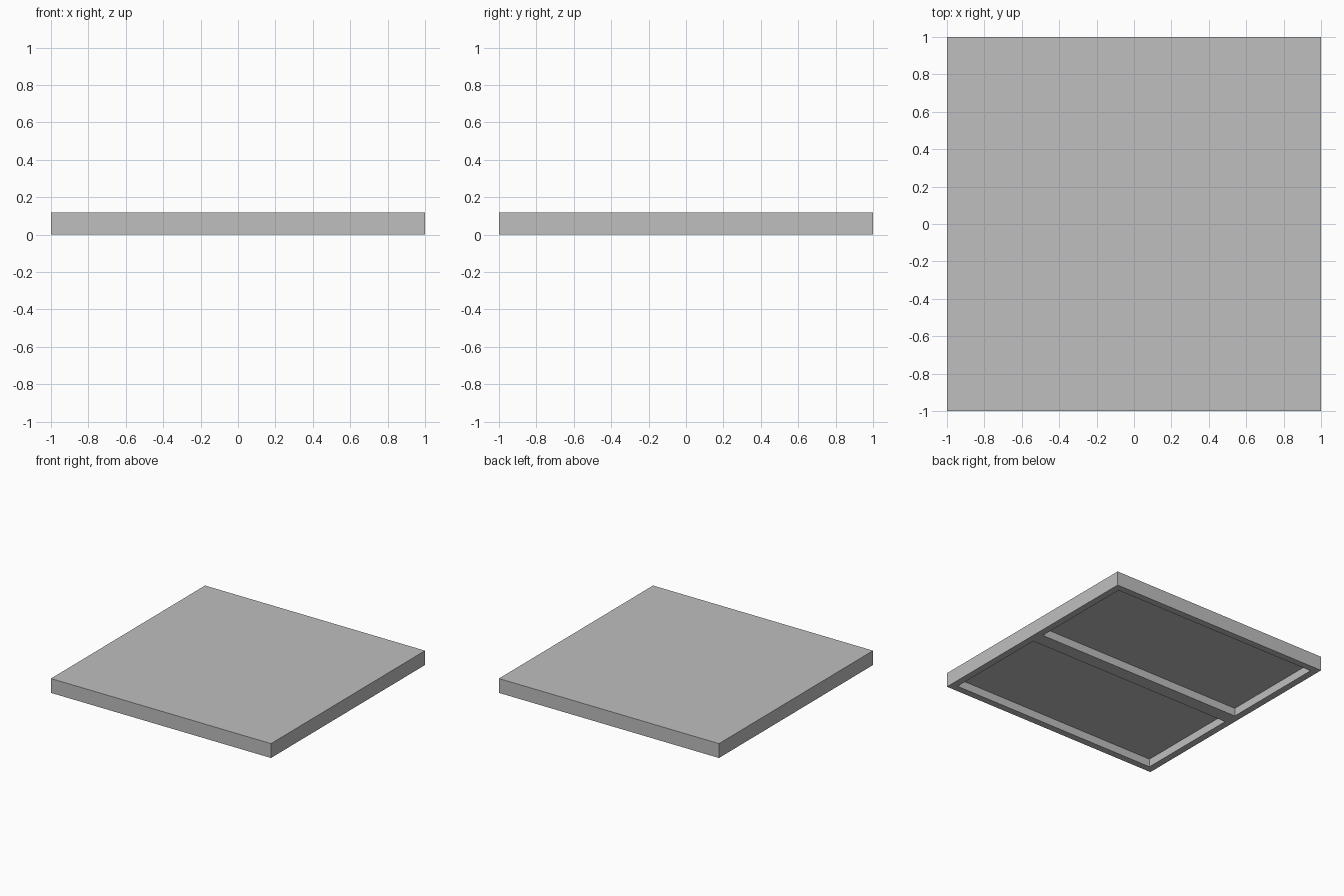
import bpy
import bmesh
from mathutils import Matrix

SIZE, HEIGHT = 2.0, 0.118
RIM, POCKET_DEPTH = 0.08, 0.066

cube = bpy.data.objects.get("Cube")
if cube:
    bpy.data.objects.remove(cube, do_unlink=True)

# Single plain grey
grey = bpy.data.materials.new("plain_grey")
grey.use_nodes = True
colour = (0.52, 0.52, 0.52, 1)
grey.diffuse_color = colour
grey.node_tree.nodes["Principled BSDF"].inputs["Base Color"].default_value = colour

# Square slab standing on the ground
bm = bmesh.new()
bmesh.ops.create_cube(bm, size=1)
bmesh.ops.scale(bm, vec=(SIZE, SIZE, HEIGHT), verts=bm.verts)
bmesh.ops.translate(bm, vec=(0, 0, HEIGHT / 2), verts=bm.verts)


def underside():
    bm.normal_update()
    return [f for f in bm.faces if f.normal.z < -0.9]


# Split the underside into front and back halves
bottom = underside()
bmesh.ops.bisect_plane(bm, geom=bottom + list(bottom[0].edges) + list(bottom[0].verts),
                       plane_co=(0, 0, 0), plane_no=(0, 1, 0))

# Two recessed pockets with a rim and a central rib
pockets = underside()
bmesh.ops.inset_individual(bm, faces=pockets, thickness=RIM)
for face in pockets:
    floor = bmesh.ops.extrude_face_region(bm, geom=[face])["geom"]
    bmesh.ops.translate(bm, vec=(0, 0, POCKET_DEPTH),
                        verts=[v for v in floor if isinstance(v, bmesh.types.BMVert)])
    if face.is_valid:
        bm.faces.remove(face)

bmesh.ops.recalc_face_normals(bm, faces=bm.faces)
mesh = bpy.data.meshes.new("floor_tile")
bm.to_mesh(mesh)
bm.free()
mesh.materials.append(grey)
tile = bpy.data.objects.new("floor_tile", mesh)
bpy.context.collection.objects.link(tile)
